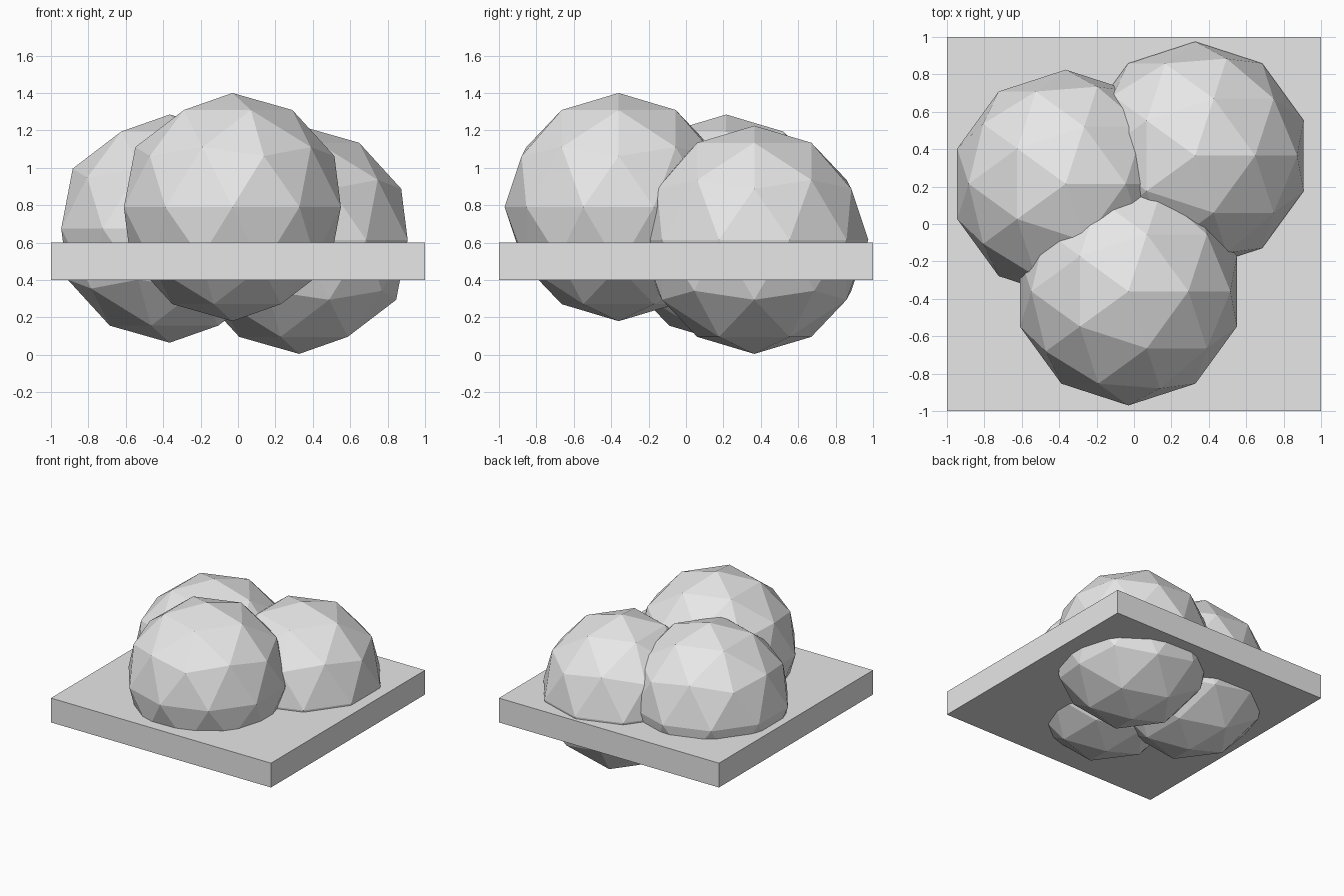
import bpy

cube = bpy.data.objects.get("Cube")
if cube:
    bpy.data.objects.remove(cube, do_unlink=True)

# Single plain material
grey = bpy.data.materials.new("light_grey")
grey.use_nodes = True
colour = (0.8, 0.8, 0.8, 1)
grey.diffuse_color = colour
grey.node_tree.nodes["Principled BSDF"].inputs["Base Color"].default_value = colour


def finish(name):
    obj = bpy.context.object
    obj.name = name
    obj.data.materials.append(grey)
    bpy.ops.object.shade_flat()
    return obj


# Square slab through the middle of the cluster
bpy.ops.mesh.primitive_cube_add(size=2, location=(0, 0, 0.5))
slab = finish("slab")
slab.scale.z = 0.1

# Three overlapping faceted balls
RADIUS = 0.61
balls = {
    "front_ball": (-0.03, -0.36, 0.79),
    "right_ball": (-0.365, 0.215, 0.675),
    "left_ball": (0.327, 0.365, 0.615),
}
for name, centre in balls.items():
    bpy.ops.mesh.primitive_ico_sphere_add(subdivisions=2, radius=RADIUS, location=centre)
    finish(name)
